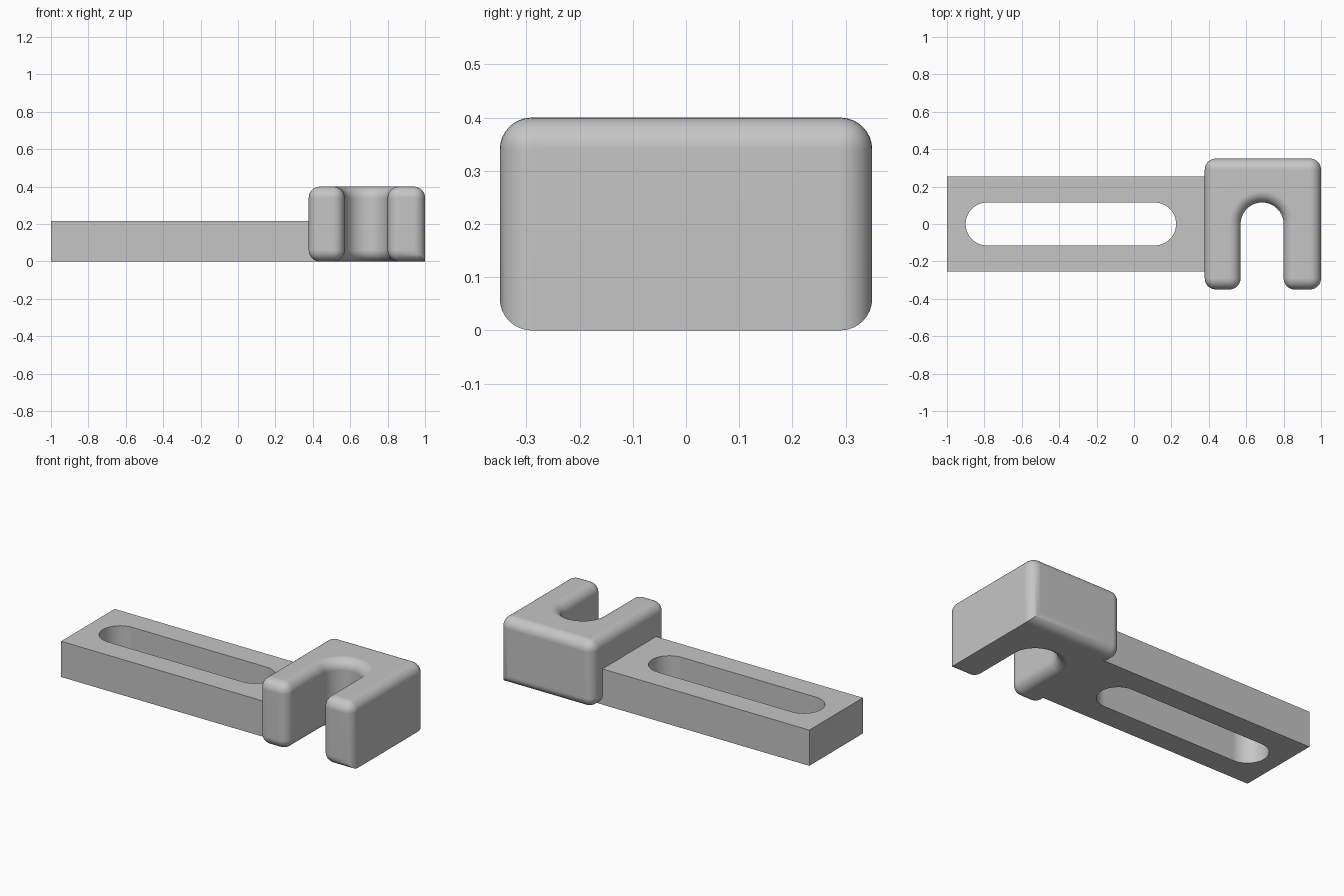
import bpy, bmesh, math

cube = bpy.data.objects.get("Cube")
if cube:
    bpy.data.objects.remove(cube, do_unlink=True)

# Single grey finish
grey = bpy.data.materials.new("plain_grey")
grey.use_nodes = True
colour = (0.56, 0.56, 0.56, 1)
grey.diffuse_color = colour
shader = next(n for n in grey.node_tree.nodes if n.type == 'BSDF_PRINCIPLED')
shader.inputs["Base Color"].default_value = colour


def arc(cx, radius, start, end, steps=32):
    """Points on a circle centred on y = 0, angles in degrees."""
    angles = [math.radians(start + (end - start) * i / steps) for i in range(steps + 1)]
    return [(cx + radius * math.cos(a), radius * math.sin(a)) for a in angles]


def extruded(loops, height):
    """Solid plate from an outline loop and optional hole loops."""
    bm = bmesh.new()
    edges = []
    for loop in loops:
        verts = [bm.verts.new((x, y, 0)) for x, y in loop]
        edges += [bm.edges.new((verts[i - 1], v)) for i, v in enumerate(verts)]
        if len(loops) == 1:
            bm.faces.new(verts)
    if len(loops) > 1:
        bmesh.ops.triangle_fill(bm, use_beauty=True, edges=edges)
    top = bmesh.ops.extrude_face_region(bm, geom=bm.faces[:], use_keep_orig=True)
    moved = [g for g in top["geom"] if isinstance(g, bmesh.types.BMVert)]
    bmesh.ops.translate(bm, verts=moved, vec=(0, 0, height))
    bmesh.ops.recalc_face_normals(bm, faces=bm.faces[:])
    return bm


def finish(name, bm):
    mesh = bpy.data.meshes.new(name)
    bm.to_mesh(mesh)
    bm.free()
    mesh.materials.append(grey)
    obj = bpy.data.objects.new(name, mesh)
    bpy.context.collection.objects.link(obj)
    bpy.ops.object.select_all(action='DESELECT')
    obj.select_set(True)
    bpy.context.view_layer.objects.active = obj
    bpy.ops.object.shade_smooth_by_angle(angle=math.radians(30))
    weighted = obj.modifiers.new("flat_face_normals", 'WEIGHTED_NORMAL')
    weighted.keep_sharp = True
    return obj


slot_radius = 0.115

# Flat bar with a long round-ended slot
bar_outline = [(-1, -0.255), (0.44, -0.255), (0.44, 0.255), (-1, 0.255)]
bar_slot = arc(0.11, slot_radius, -90, 90) + arc(-0.785, slot_radius, 90, 270)
finish("slotted_bar", extruded([bar_outline, bar_slot], 0.215))

# Two-pronged fork head, open towards the front
left, right, front, back, centre = 0.378, 1, -0.35, 0.35, 0.685
fork_outline = [(right, front), (right, back), (left, back), (left, front),
                (centre - slot_radius, front)]
fork_outline += arc(centre, slot_radius, 180, 0)
fork_outline.append((centre + slot_radius, front))
bm = extruded([fork_outline], 0.4)


# Round every sharp edge except the outer bottom one
def is_outer_bottom(edge):
    return all(v.co.x > right - 0.01 and v.co.z < 0.01 for v in edge.verts)


rounded = [e for e in bm.edges if e.calc_face_angle() > 1 and not is_outer_bottom(e)]
bmesh.ops.bevel(bm, geom=rounded, offset=0.06, offset_type='OFFSET', segments=8,
                profile=0.5, affect='EDGES', clamp_overlap=False)
finish("fork_head", bm)
